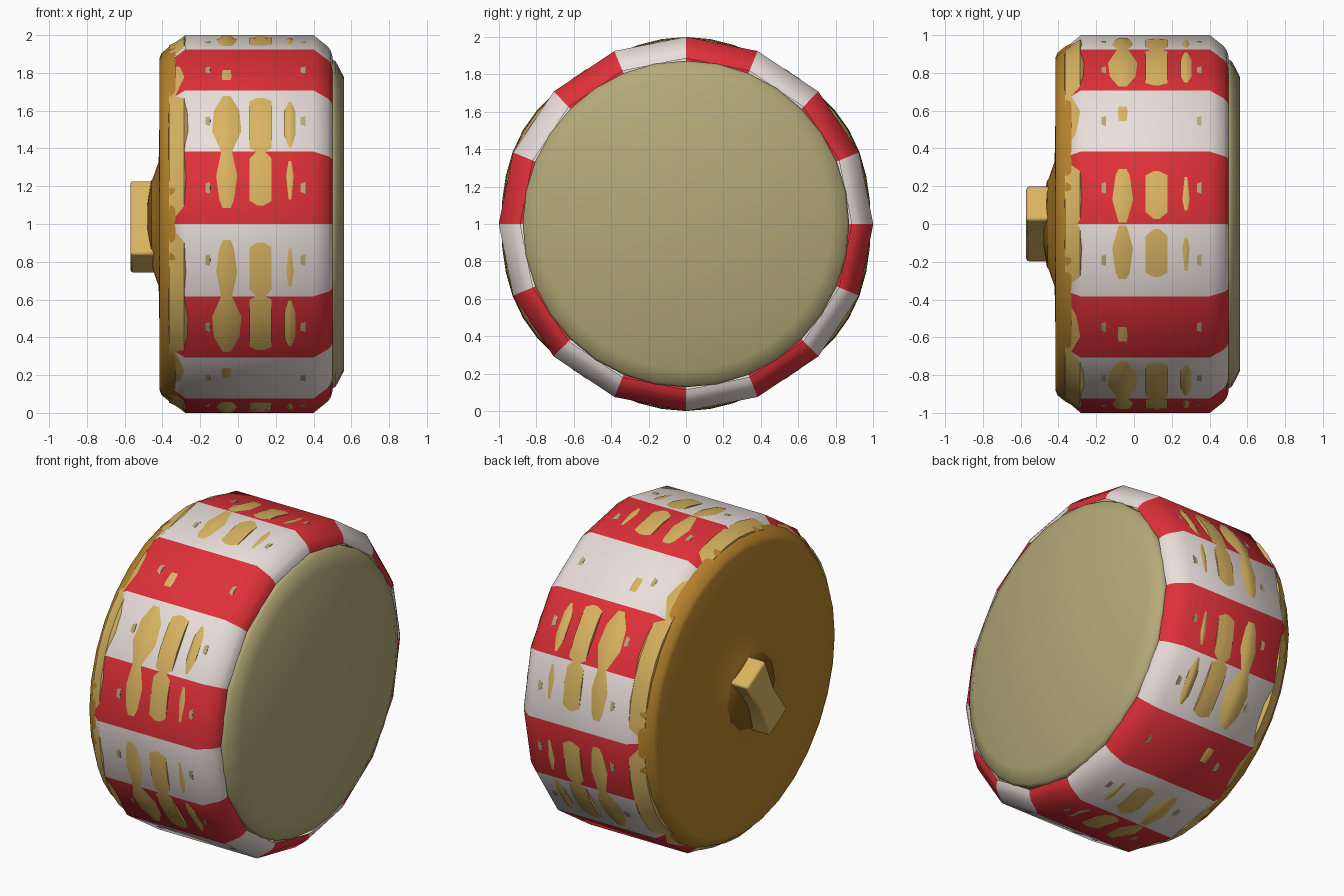
import bpy, bmesh, math
from math import cos, sin, pi, radians

if "Cube" in bpy.data.objects:
    bpy.data.objects.remove(bpy.data.objects["Cube"])


def material(name, rgb):
    m = bpy.data.materials.new(name)
    m.diffuse_color = (*rgb, 1)
    m.use_nodes = True
    m.node_tree.nodes["Principled BSDF"].inputs["Base Color"].default_value = m.diffuse_color
    return m


RED = material("red", (0.74, 0.03, 0.04))
WHITE = material("white", (0.82, 0.74, 0.71))
KHAKI = material("khaki", (0.46, 0.40, 0.19))
GOLD = material("gold", (0.70, 0.46, 0.12))
ORANGE = material("orange", (0.48, 0.23, 0.025))
BROWN = material("brown", (0.24, 0.10, 0.01))


def finish(name, bm, mats, angle):
    bmesh.ops.recalc_face_normals(bm, faces=bm.faces[:])
    mesh = bpy.data.meshes.new(name)
    bm.to_mesh(mesh)
    bm.free()
    for m in mats:
        mesh.materials.append(m)
    ob = bpy.data.objects.new(name, mesh)
    bpy.context.collection.objects.link(ob)
    bpy.ops.object.select_all(action='DESELECT')
    ob.select_set(True)
    bpy.context.view_layer.objects.active = ob
    bpy.ops.object.shade_smooth_by_angle(angle=radians(angle))
    return ob


def lathe(name, profile, mats, n, closed=False, wobble=None, angle=40):
    """Turn (x, radius) points around the x axis at z = 1; radius 0 makes a cap."""
    bm = bmesh.new()
    rings = []
    for x, r in profile:
        if r == 0:
            rings.append([bm.verts.new((x, 0, 1))] * n)
            continue
        ring = []
        for k in range(n):
            a = 2 * pi * k / n
            q = r + (wobble(a) if wobble else 0)
            ring.append(bm.verts.new((x, q * cos(a), 1 + q * sin(a))))
        rings.append(ring)
    pairs = list(zip(rings, rings[1:]))
    if closed:
        pairs.append((rings[-1], rings[0]))
    for a, b in pairs:
        for k in range(n):
            j = (k + 1) % n
            vs = list(dict.fromkeys((a[k], a[j], b[j], b[k])))
            bm.faces.new(vs).material_index = k % len(mats)
    return finish(name, bm, mats, angle)


# striped outer band, sixteen alternating panels
lathe("striped_band", [(-0.35, 0.86), (-0.355, 0.925), (-0.345, 0.945), (-0.28, 1.0),
                       (0.40, 1.0), (0.475, 0.94), (0.492, 0.915), (0.50, 0.885)],
      [WHITE, RED], 16)

# khaki front lid
lathe("front_lid", [(0.40, 0.87), (0.50, 0.872), (0.518, 0.86), (0.56, 0.78), (0.56, 0)],
      [KHAKI], 32)

# thin khaki hoops that just break through the middle of each panel
for i, x in enumerate((-0.16, 0.345)):
    lathe(f"thin_hoop_{i + 1}", [(x - 0.015, 0.93), (x - 0.013, 0.983),
                                 (x + 0.013, 0.984), (x + 0.015, 0.93)],
          [KHAKI], 32, closed=True)


# gold hoops, slightly out of round so they surface in patches
def uneven(a):
    return -0.010 * cos(6 * a) + 0.004 * cos(2 * a)


hoops = [(-0.06, 0.085, 0.993, 0.025), (0.12, 0.058, 0.991, 0.004), (0.275, 0.03, 0.986, 0.012)]
for i, (x, w, r, drop) in enumerate(hoops):
    lathe(f"gold_hoop_{i + 1}", [(x - w, 0.93), (x - w, r - drop), (x - w * 0.25, r),
                                 (x + w * 0.25, r), (x + w, r - drop), (x + w, 0.93)],
          [GOLD], 48, closed=True, wobble=uneven)

# gold edge peeking from under the band on the back
lathe("back_edge", [(-0.37, 0.90), (-0.365, 0.94), (-0.335, 0.954), (-0.285, 0.987), (-0.25, 0.96)],
      [GOLD], 48, wobble=uneven)

# orange back cover with a low central dome
lathe("back_cover", [(-0.33, 0.955), (-0.36, 0.942), (-0.405, 0.905), (-0.415, 0.88),
                     (-0.415, 0.60), (-0.42, 0.33), (-0.455, 0.23), (-0.475, 0.12), (-0.475, 0)],
      [ORANGE], 32)
lathe("back_hub", [(-0.435, 0.255), (-0.46, 0.23), (-0.478, 0.12), (-0.48, 0)], [BROWN], 12)

# tilted latch block with waisted sides
bm = bmesh.new()
outline = [(-0.225, -0.105), (0, -0.08), (0.225, -0.105), (0.225, 0.105), (0, 0.08), (-0.225, 0.105)]
t = radians(60)
loops = []
for x in (-0.43, -0.57):
    loops.append([bm.verts.new((x, u * cos(t) - v * sin(t), 0.985 + u * sin(t) + v * cos(t)))
                  for u, v in outline])
bm.faces.new(loops[0])
bm.faces.new(loops[1])
for k in range(6):
    j = (k + 1) % 6
    bm.faces.new((loops[0][k], loops[0][j], loops[1][j], loops[1][k]))
latch = finish("latch_block", bm, [GOLD], 40)
bev = latch.modifiers.new("bevel", 'BEVEL')
bev.width = 0.015
bev.segments = 2
